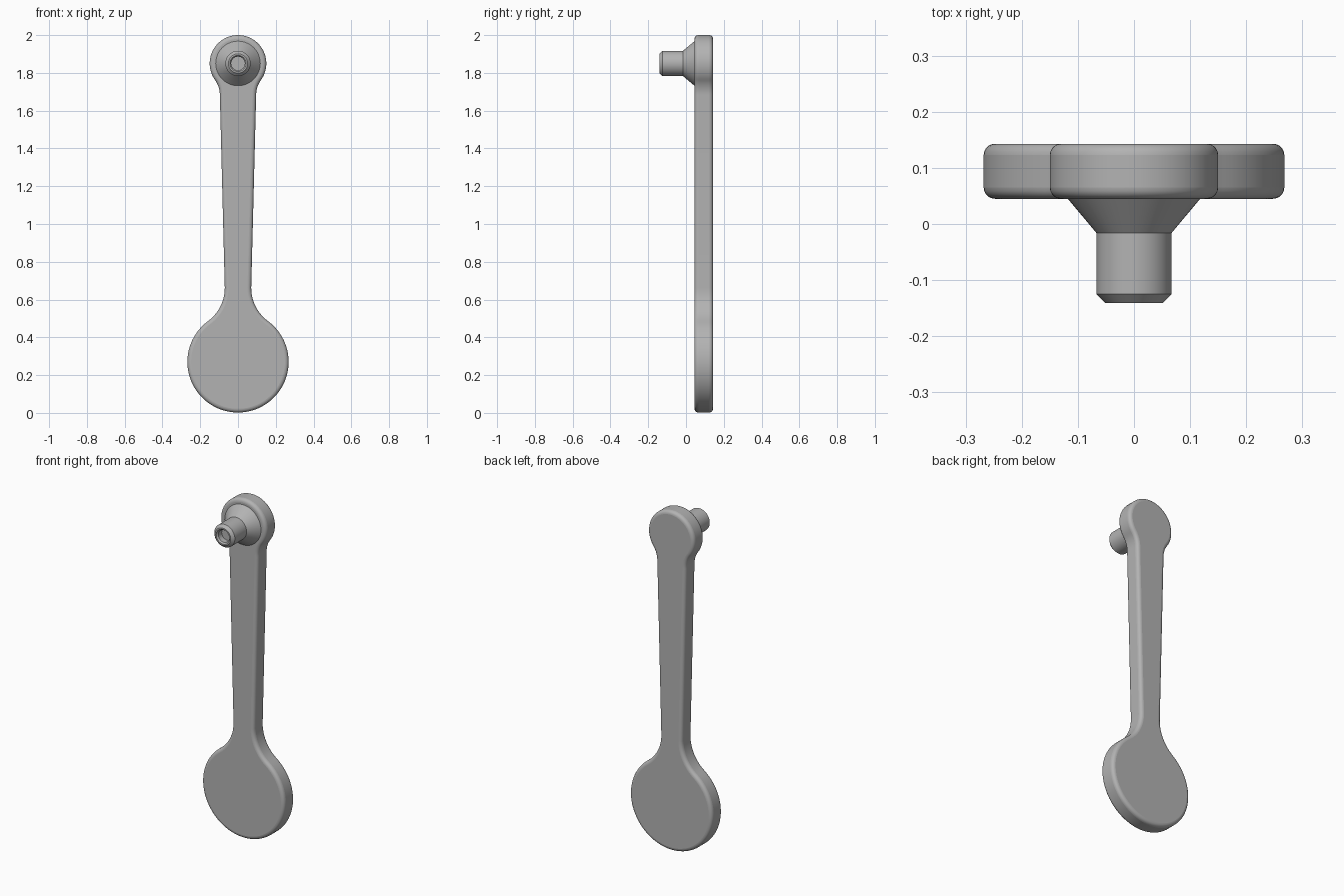
import bpy, bmesh
from math import sin, cos, pi, atan2, sqrt, radians

cube = bpy.data.objects.get("Cube")
if cube:
    bpy.data.objects.remove(cube, do_unlink=True)

grey = bpy.data.materials.new("plain grey")
grey.use_nodes = True
colour = (0.45, 0.45, 0.45, 1)
grey.diffuse_color = colour
grey.node_tree.nodes["Principled BSDF"].inputs["Base Color"].default_value = colour


def make_object(name, bm):
    bmesh.ops.recalc_face_normals(bm, faces=bm.faces)
    mesh = bpy.data.meshes.new(name)
    bm.to_mesh(mesh)
    bm.free()
    mesh.materials.append(grey)
    obj = bpy.data.objects.new(name, mesh)
    bpy.context.collection.objects.link(obj)
    return obj


def smooth(obj, angle):
    bpy.ops.object.select_all(action="DESELECT")
    obj.select_set(True)
    bpy.context.view_layer.objects.active = obj
    bpy.ops.object.shade_smooth_by_angle(angle=radians(angle))


def arc(cx, cz, r, start, end, steps):
    angles = [start + (end - start) * i / steps for i in range(steps + 1)]
    return [(cx + r * cos(a), cz + r * sin(a)) for a in angles]


def disc_and_fillet(cz, r, half_width, fillet, side):
    """Right half of a round end blended into the shaft; side is +1 if the shaft is above."""
    fx = half_width + fillet
    rise = sqrt((r + fillet) ** 2 - fx ** 2)
    a = atan2(rise, fx)
    pts = arc(0, cz, r, -side * pi / 2, side * a, 36)
    return pts + arc(fx, cz + side * rise, fillet, side * (a + pi), side * pi, 12)[1:]


# Flat arm: round foot, tapered shaft and round head in one outline
foot = disc_and_fillet(0.27, 0.268, 0.07, 0.22, 1)
head = disc_and_fillet(1.85, 0.15, 0.096, 0.14, -1)
half = foot + head[::-1]
outline = half + [(-x, z) for x, z in half[-2:0:-1]]
bm = bmesh.new()
face = bm.faces.new([bm.verts.new((x, 0.045, z)) for x, z in outline])
ext = bmesh.ops.extrude_face_region(bm, geom=[face], use_keep_orig=True)
for v in ext["geom"]:
    if isinstance(v, bmesh.types.BMVert):
        v.co.y = 0.143
arm = make_object("arm", bm)
bevel = arm.modifiers.new("rounded rim", "BEVEL")
bevel.width = 0.02
bevel.segments = 5
bevel.limit_method = "ANGLE"
bevel.angle_limit = radians(50)
bevel.use_clamp_overlap = False
smooth(arm, 40)

# Pivot pin: cone collar, cylinder, chamfered tip and a shallow socket (radius, y)
profile = [(0.118, 0.05), (0.118, 0.045), (0.067, -0.016), (0.067, -0.125),
           (0.051, -0.141), (0.043, -0.141), (0.036, -0.132), (0.036, -0.1)]
sides = 48
bm = bmesh.new()
rings = [[bm.verts.new((r * cos(2 * pi * i / sides), y, 1.85 + r * sin(2 * pi * i / sides)))
          for i in range(sides)] for r, y in profile]
for a, b in zip(rings, rings[1:]):
    for i in range(sides):
        j = (i + 1) % sides
        bm.faces.new((a[i], a[j], b[j], b[i]))
bm.faces.new(rings[0])
bm.faces.new(rings[-1])
pin = make_object("pivot_pin", bm)
smooth(pin, 25)
